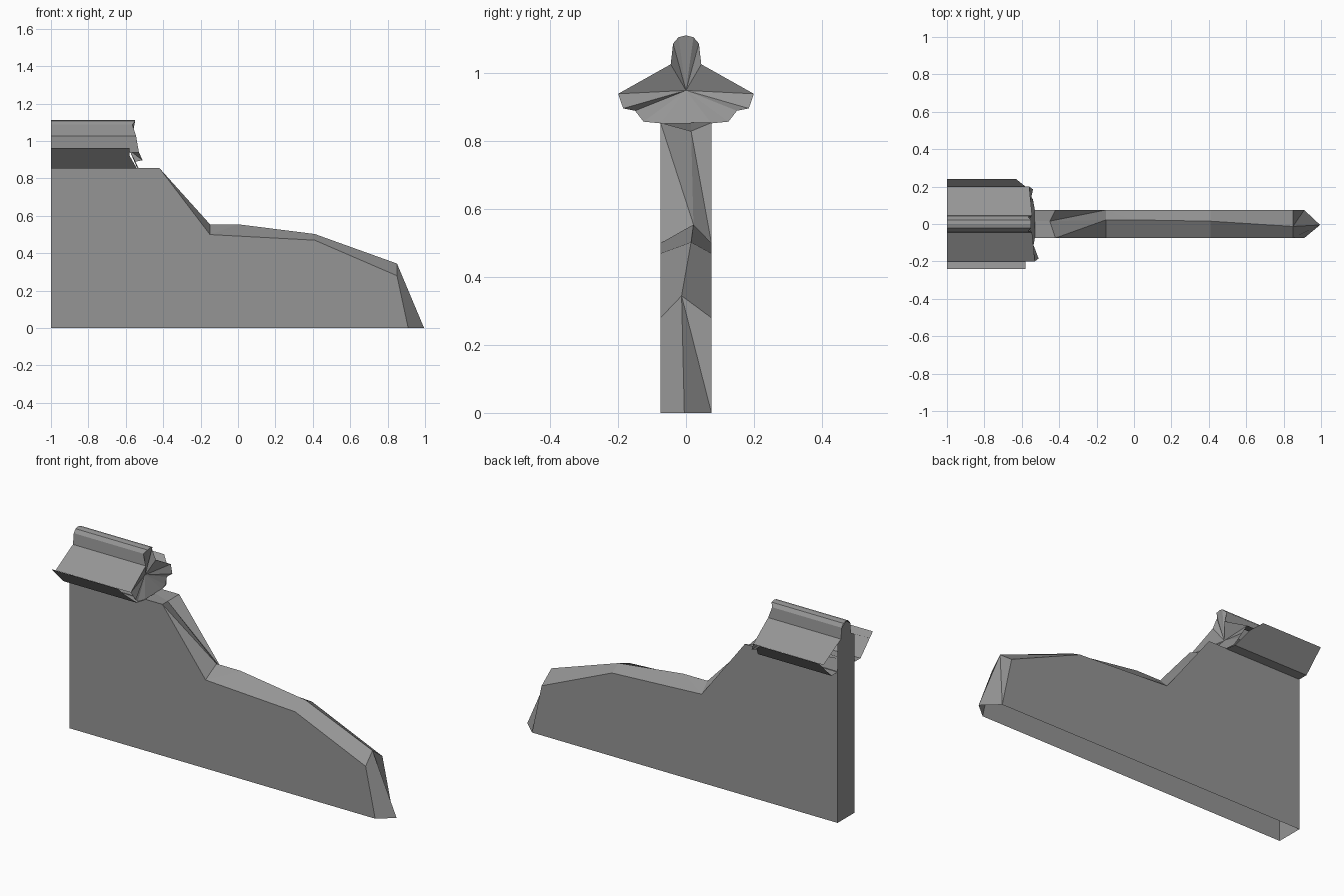
import bpy, bmesh

if "Cube" in bpy.data.objects:
    bpy.data.objects.remove(bpy.data.objects["Cube"])

stone = bpy.data.materials.new("grey stone")
stone.diffuse_color = (0.3, 0.3, 0.3, 1)
stone.use_nodes = True
stone.node_tree.nodes["Principled BSDF"].inputs["Base Color"].default_value = stone.diffuse_color


def make(name, bm, recalc=True):
    if recalc:
        bmesh.ops.recalc_face_normals(bm, faces=bm.faces)
    mesh = bpy.data.meshes.new(name)
    bm.to_mesh(mesh)
    bm.free()
    mesh.materials.append(stone)
    obj = bpy.data.objects.new(name, mesh)
    bpy.context.collection.objects.link(obj)
    return obj


# Broken wall: equal side outlines joined by a rough crest, open underneath
W, TOP = 0.075, 0.855
side = [(-1, TOP), (-0.42, TOP), (-0.15, 0.50), (0.41, 0.47), (0.85, 0.28), (0.91, 0)]
crest = [(-0.53, 0.015, TOP), (-0.45, 0.015, 0.83), (-0.15, 0.022, 0.555), (0.0, 0.022, 0.555),
         (0.41, 0.015, 0.503), (0.85, -0.013, 0.345), (0.995, -0.005, 0)]
bm = bmesh.new()
f = [bm.verts.new((x, -W, z)) for x, z in side]
b = [bm.verts.new((x, W, z)) for x, z in side]
m = [bm.verts.new(p) for p in crest]
f_low, b_low = bm.verts.new((-1, -W, 0)), bm.verts.new((-1, W, 0))
faces = [[f_low] + f[::-1], [b_low] + b[::-1],             # broad sides
         [f_low, b_low, b[0], f[0]],                       # square end
         [f[0], m[0], b[0]],                               # flat top
         [f[0], f[1], m[1], m[0]], [b[0], b[1], m[1], m[0]],
         [f[1], m[1], m[2]], [f[1], m[2], f[2]],           # steep step
         [m[1], b[1], b[2]], [m[1], b[2], m[2]],
         [f[4], m[5], m[6], f[5]],                         # pointed end
         [b[4], m[5], b[5]], [m[5], m[6], b[5]]]
for s in (f, b):                                           # sloping crest
    faces += [[s[2], m[2], m[3]], [s[2], m[3], m[4], s[3]], [s[3], m[4], m[5], s[4]]]
for fc in faces:
    bm.faces.new(fc)
make("broken_wall", bm)

# Coping: profile run along x with a ragged broken end
half = [(0.075, 0.853, -0.53), (0.125, 0.858, -0.54), (0.15, 0.89, -0.55), (0.185, 0.897, -0.54),
        (0.2, 0.94, -0.56), (0.045, 1.027, -0.545), (0.038, 1.088, -0.565), (0.022, 1.107, -0.55)]
ring = half + [(0, 1.112, -0.55)] + [(-y, z, x + (0.03 if 0.18 < y else 0))
                                     for y, z, x in half[::-1]]
bm = bmesh.new()
end = [bm.verts.new((x, y, z)) for y, z, x in ring]
start = {i: bm.verts.new((-1, ring[i][0], ring[i][1])) for i in range(4, 13)}
for i in range(4, 12):                                     # roof and ridge roll
    bm.faces.new((end[i], end[i + 1], start[i + 1], start[i]))
hub = bm.verts.new((-0.58, 0.0, 0.95))
for i in range(len(end)):                                  # broken face
    bm.faces.new((end[i], end[(i + 1) % len(end)], hub))
make("coping_roof", bm)

# Flared eave sheets and narrow soffits on both sides
for sign, name in ((-1, "front_eave"), (1, "back_eave")):
    tip = -0.58 if sign < 0 else -0.63
    rows = [(0.24, 0.962, tip), (0.2, 0.922, -0.58), (0.13, 0.852, -0.54), (W, 0.852, -0.53)]
    bm = bmesh.new()
    pairs = [(bm.verts.new((-1, sign * y, z)), bm.verts.new((x, sign * y, z))) for y, z, x in rows]
    for (a0, a1), (c0, c1) in zip(pairs, pairs[1:]):
        bm.faces.new((a0, a1, c1, c0) if sign > 0 else (c0, c1, a1, a0))
    make(name, bm, recalc=False)

# Core closing the square end under the roof
core = [(-W, TOP), (W, TOP), (W, 1.01), (0.045, 1.027), (0.038, 1.088), (0, 1.112),
        (-0.038, 1.088), (-0.045, 1.027), (-W, 1.01)]
bm = bmesh.new()
bm.faces.new([bm.verts.new((-1, y, z)) for y, z in core[::-1]])
make("coping_end", bm, recalc=False)
